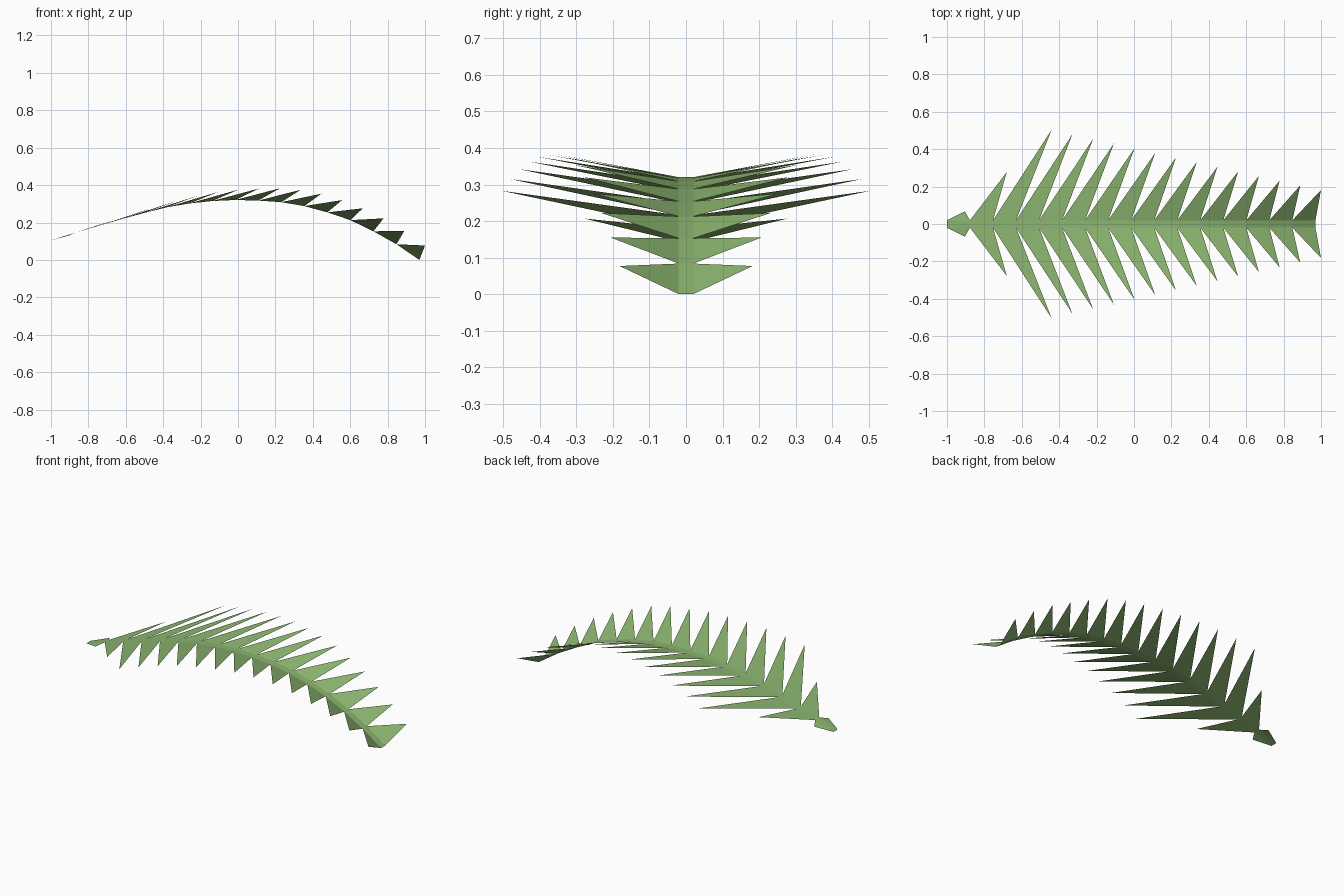
import bpy

if "Cube" in bpy.data.objects:
    bpy.data.objects.remove(bpy.data.objects["Cube"])

HALF = 0.02      # half width of the spine
N = 16           # leaflets per side

leaf_green = bpy.data.materials.new("leaf_green")
leaf_green.diffuse_color = (0.26, 0.46, 0.16, 1)
leaf_green.use_nodes = True
leaf_green.node_tree.nodes["Principled BSDF"].inputs["Base Color"].default_value = leaf_green.diffuse_color

# Side profile of the arched spine
ARCH = [(-1, .105), (-.88, .143), (-.6, .225), (-.4, .278), (-.2, .312), (0, .321),
        (.2, .314), (.4, .28), (.6, .213), (.72, .155), (.845, .085), (.97, 0)]


def arch_z(x):
    for (x0, z0), (x1, z1) in zip(ARCH, ARCH[1:]):
        if x <= x1 + 1e-6:
            return z0 + (z1 - z0) * (x - x0) / (x1 - x0)
    return ARCH[-1][1]


def mirrored_sheet(name, verts, faces):
    mesh = bpy.data.meshes.new(name)
    mesh.from_pydata(verts, [], faces)
    mesh.materials.append(leaf_green)
    ob = bpy.data.objects.new(name, mesh)
    bpy.context.collection.objects.link(ob)
    mod = ob.modifiers.new("mirror", 'MIRROR')
    mod.use_axis = (False, True, False)
    return ob


xs = [-1 + 1.97 * i / N for i in range(N + 1)]

# Spine: narrow flat strip following the arch
verts = [(x, y, arch_z(x)) for x in xs for y in (0, HALF)]
faces = [(2 * i, 2 * i + 2, 2 * i + 3, 2 * i + 1) for i in range(N)]
mirrored_sheet("frond_spine", verts, faces)

# Leaflets: one swept-back triangle per spine segment, two short ones at the thin end
tip_z = [.13, .207, .283, .315, .342, .363, .376, .382, .383,
         .375, .354, .32, .276, .222, .155, .077]
verts, faces = [], []
for i in range(N):
    if i == 0:
        tx, ty = -.905, .068
    elif i == 1:
        tx, ty = -.68, .278
    else:
        t = (i - 2) / 13
        tx, ty = -.44 + 1.44 * t, .505 - .323 * t
    a, b = xs[i], xs[i + 1]
    verts += [(a, HALF, arch_z(a)), (b, HALF, arch_z(b)), (tx, ty, tip_z[i])]
    faces.append((3 * i, 3 * i + 1, 3 * i + 2))
mirrored_sheet("frond_leaflets", verts, faces)
